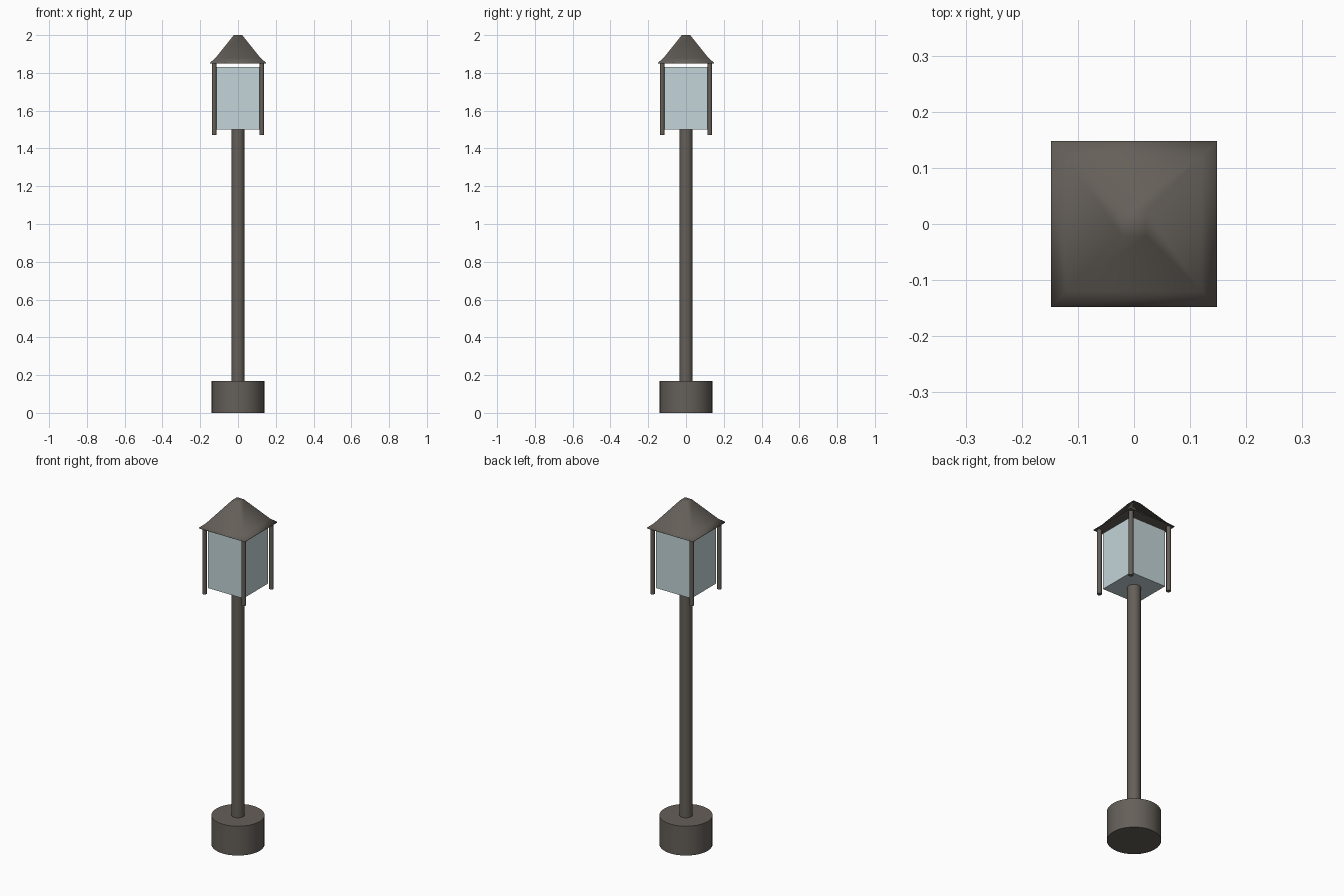
import bpy, bmesh, math

cube = bpy.data.objects.get("Cube")
if cube:
    bpy.data.objects.remove(cube, do_unlink=True)


def material(name, rgb):
    m = bpy.data.materials.new(name)
    m.use_nodes = True
    m.diffuse_color = (*rgb, 1)
    m.node_tree.nodes["Principled BSDF"].inputs["Base Color"].default_value = (*rgb, 1)
    return m


METAL = material("dark bronze metal", (0.13, 0.115, 0.10))
GLASS = material("pale blue glass", (0.55, 0.66, 0.69))


def finish(obj, name, mat, angle=None):
    obj.name = name
    obj.data.materials.append(mat)
    if angle:
        bpy.ops.object.shade_smooth_by_angle(angle=math.radians(angle))
    return obj


def cylinder(name, radius, z0, z1, x=0, y=0, sides=32):
    bpy.ops.mesh.primitive_cylinder_add(vertices=sides, radius=radius, depth=z1 - z0,
                                        location=(x, y, (z0 + z1) / 2))
    return finish(bpy.context.object, name, METAL, 40)


# Base and pole
cylinder("base", 0.14, 0, 0.17)
cylinder("pole", 0.035, 0.17, 1.5)

# Glass box
bpy.ops.mesh.primitive_cube_add(size=1, location=(0, 0, 1.665))
glass = bpy.context.object
glass.scale = (0.226, 0.226, 0.33)
finish(glass, "glass_box", GLASS)

# Corner posts
for sx, side in ((-1, "right"), (1, "left")):
    for sy, end in ((-1, "front"), (1, "back")):
        cylinder(f"{end}_{side}_post", 0.012, 1.47, 1.855, sx * 0.126, sy * 0.126, 16)

# Square roof: stacked square rings with a slightly flared eave
bm = bmesh.new()
rings = []
for half, z in ((0.148, 1.85), (0.148, 1.854), (0.12, 1.878), (0.022, 2.0)):
    rings.append([bm.verts.new((sx * half, sy * half, z))
                  for sx, sy in ((-1, -1), (1, -1), (1, 1), (-1, 1))])
for low, high in zip(rings, rings[1:]):
    for i in range(4):
        j = (i + 1) % 4
        bm.faces.new((low[i], low[j], high[j], high[i]))
bm.faces.new(rings[0][::-1])
bm.faces.new(rings[-1])
mesh = bpy.data.meshes.new("roof")
bm.to_mesh(mesh)
bm.free()
roof = bpy.data.objects.new("roof", mesh)
bpy.context.collection.objects.link(roof)
bpy.ops.object.select_all(action="DESELECT")
roof.select_set(True)
bpy.context.view_layer.objects.active = roof
finish(roof, "roof", METAL, 75)
